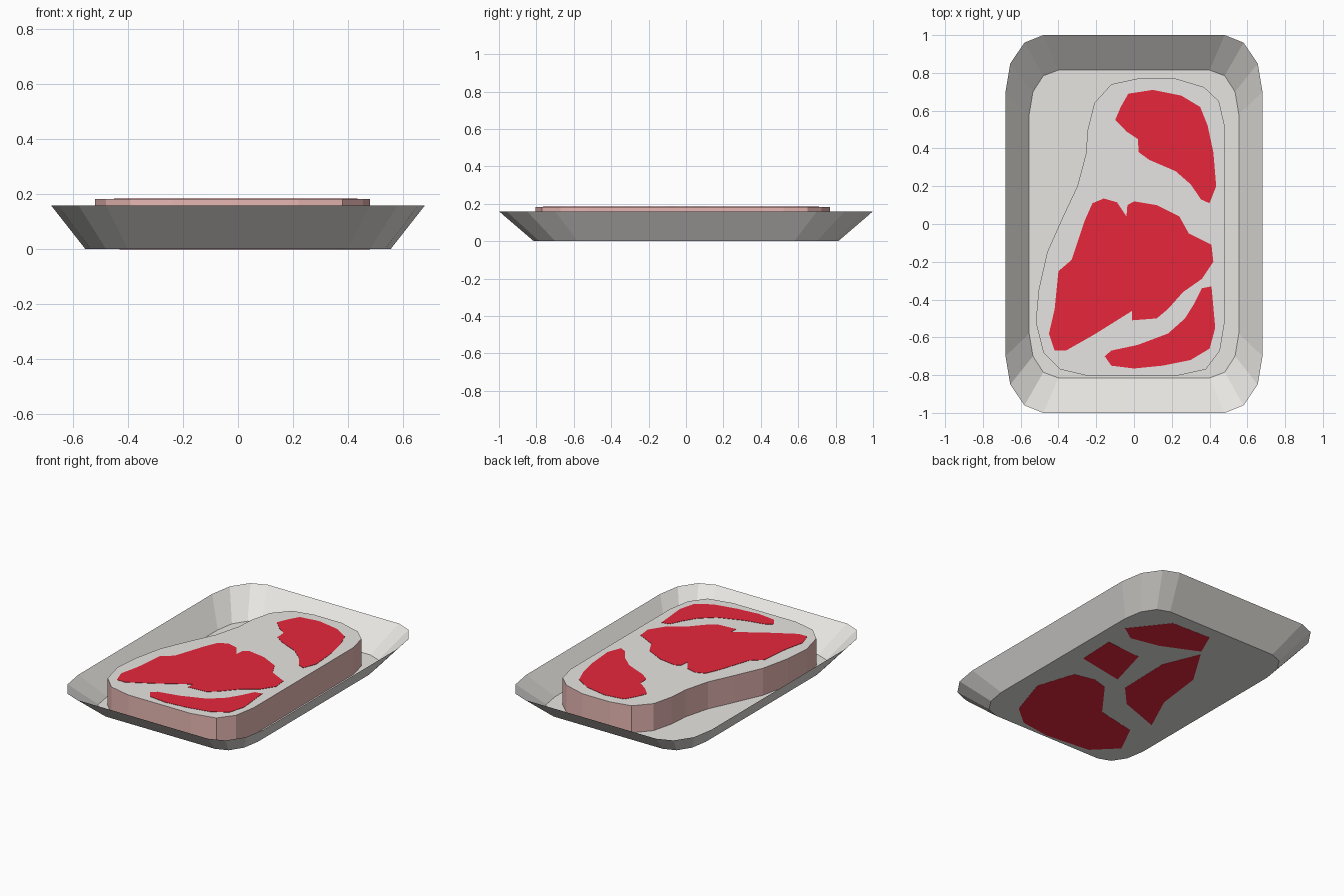
import bpy, bmesh

def srgb(r, g, b):
    f = lambda c: (c / 255 / 12.92) if c < 11 else ((c / 255 + 0.055) / 1.055) ** 2.4
    return (f(r), f(g), f(b), 1)

def material(name, rgb):
    m = bpy.data.materials.new(name)
    m.diffuse_color = srgb(*rgb)
    return m

white = material("tray white", (233, 231, 227))
fat = material("fat white", (233, 231, 228))
pink = material("rind pink", (234, 186, 182))
red = material("meat red", (234, 40, 60))

def make(name, bm, mats):
    me = bpy.data.meshes.new(name)
    bm.to_mesh(me)
    bm.free()
    for m in mats:
        me.materials.append(m)
    ob = bpy.data.objects.new(name, me)
    bpy.context.collection.objects.link(ob)
    return ob

def slab(name, outline, z0, z1, mats):
    """Extruded outline; flat caps use slot 0, side walls the last slot."""
    bm = bmesh.new()
    low = [bm.verts.new((x, y, z0)) for x, y in outline]
    top = [bm.verts.new((x, y, z1)) for x, y in outline]
    bm.faces.new(low)
    bm.faces.new(top)
    n = len(outline)
    for i in range(n):
        j = (i + 1) % n
        f = bm.faces.new((low[i], low[j], top[j], top[i]))
        f.material_index = len(mats) - 1
    bmesh.ops.recalc_face_normals(bm, faces=bm.faces)
    return make(name, bm, mats)

# tray: open sheet from a small floor ring to a wide rim ring
def ring(quarter):
    back = [(-x, y) for x, y in reversed(quarter)]
    half = quarter[::-1] + [(-x, y) for x, y in quarter]
    return half + [(-x, -y) for x, y in half]

floor = ring([(0.40, 0.815), (0.48, 0.785), (0.535, 0.70), (0.555, 0.58)])
rim = ring([(0.48, 1.0), (0.58, 0.96), (0.655, 0.85), (0.68, 0.70)])

def ccw(quarter_ring):
    # order the convex ring by angle so the loop is clean
    import math
    return sorted(quarter_ring, key=lambda p: math.atan2(p[1], p[0]))

floor, rim = ccw(floor), ccw(rim)
bm = bmesh.new()
low = [bm.verts.new((x, y, 0.001)) for x, y in floor]
high = [bm.verts.new((x, y, 0.16)) for x, y in rim]
bm.faces.new(low[::-1])
for i in range(len(low)):
    j = (i + 1) % len(low)
    bm.faces.new((low[i], low[j], high[j], high[i]))
make("tray", bm, [white])

# steak body: fat-coloured faces with a pink edge
steak = [(0.02, 0.77), (0.22, 0.77), (0.37, 0.725), (0.45, 0.65), (0.48, 0.52),
         (0.48, -0.52), (0.455, -0.67), (0.38, -0.77), (0.22, -0.805),
         (-0.24, -0.805), (-0.39, -0.77), (-0.48, -0.68), (-0.52, -0.52),
         (-0.505, -0.35), (-0.46, -0.15), (-0.38, 0.03), (-0.30, 0.20),
         (-0.255, 0.37), (-0.245, 0.50), (-0.21, 0.64), (-0.12, 0.74)]
slab("steak", steak, 0.004, 0.183, [fat, pink])

# lean meat areas on the top face
upper_lean = [(-0.10, 0.55), (-0.07, 0.62), (-0.03, 0.69), (0.10, 0.71), (0.25, 0.68),
              (0.35, 0.62), (0.39, 0.52), (0.42, 0.38), (0.435, 0.20), (0.40, 0.11),
              (0.355, 0.13), (0.30, 0.21), (0.22, 0.28), (0.08, 0.34), (0.025, 0.38),
              (0.02, 0.45), (-0.04, 0.49)]
middle_lean = [(-0.16, 0.135), (-0.22, 0.11), (-0.26, 0.02), (-0.33, -0.19),
               (-0.40, -0.25), (-0.42, -0.45), (-0.45, -0.58), (-0.42, -0.67),
               (-0.36, -0.67), (-0.21, -0.585), (-0.01, -0.46), (-0.01, -0.51),
               (0.12, -0.50), (0.18, -0.45), (0.26, -0.36), (0.36, -0.29),
               (0.42, -0.20), (0.41, -0.11), (0.29, -0.05), (0.24, 0.04),
               (0.12, 0.10), (0.0, 0.12), (-0.035, 0.10), (-0.04, 0.04), (-0.09, 0.115)]
lower_lean = [(0.36, -0.34), (0.41, -0.33), (0.43, -0.55), (0.40, -0.66), (0.30, -0.72),
              (0.15, -0.75), (0.0, -0.765), (-0.12, -0.75), (-0.155, -0.70),
              (-0.12, -0.67), (0.02, -0.64), (0.18, -0.58), (0.27, -0.50), (0.32, -0.42)]
for name, pts in (("upper_lean", upper_lean), ("middle_lean", middle_lean),
                  ("lower_lean", lower_lean)):
    slab(name, pts, 0.182, 0.185, [red])

# lean meat areas showing on the underside
under_big = [(0.35, -0.66), (0.44, -0.38), (0.36, -0.13), (0.22, -0.10), (0.12, -0.13),
             (-0.06, -0.37), (-0.33, -0.43), (-0.43, -0.63), (-0.29, -0.77),
             (0.02, -0.80), (0.22, -0.77)]
under_long = [(-0.07, 0.54), (0.03, 0.30), (0.02, -0.06), (-0.11, -0.20),
              (-0.39, -0.30), (-0.27, -0.04), (-0.23, 0.28)]
under_small = [(0.44, 0.05), (0.45, 0.30), (0.20, 0.28), (0.12, -0.01)]
under_strip = [(0.48, 0.49), (0.30, 0.72), (0.02, 0.73), (-0.05, 0.57),
               (0.19, 0.46), (0.38, 0.42)]
for name, pts in (("under_big", under_big), ("under_long", under_long),
                  ("under_small", under_small), ("under_strip", under_strip)):
    slab(name + "_lean", pts, 0.0, 0.0009, [red])
